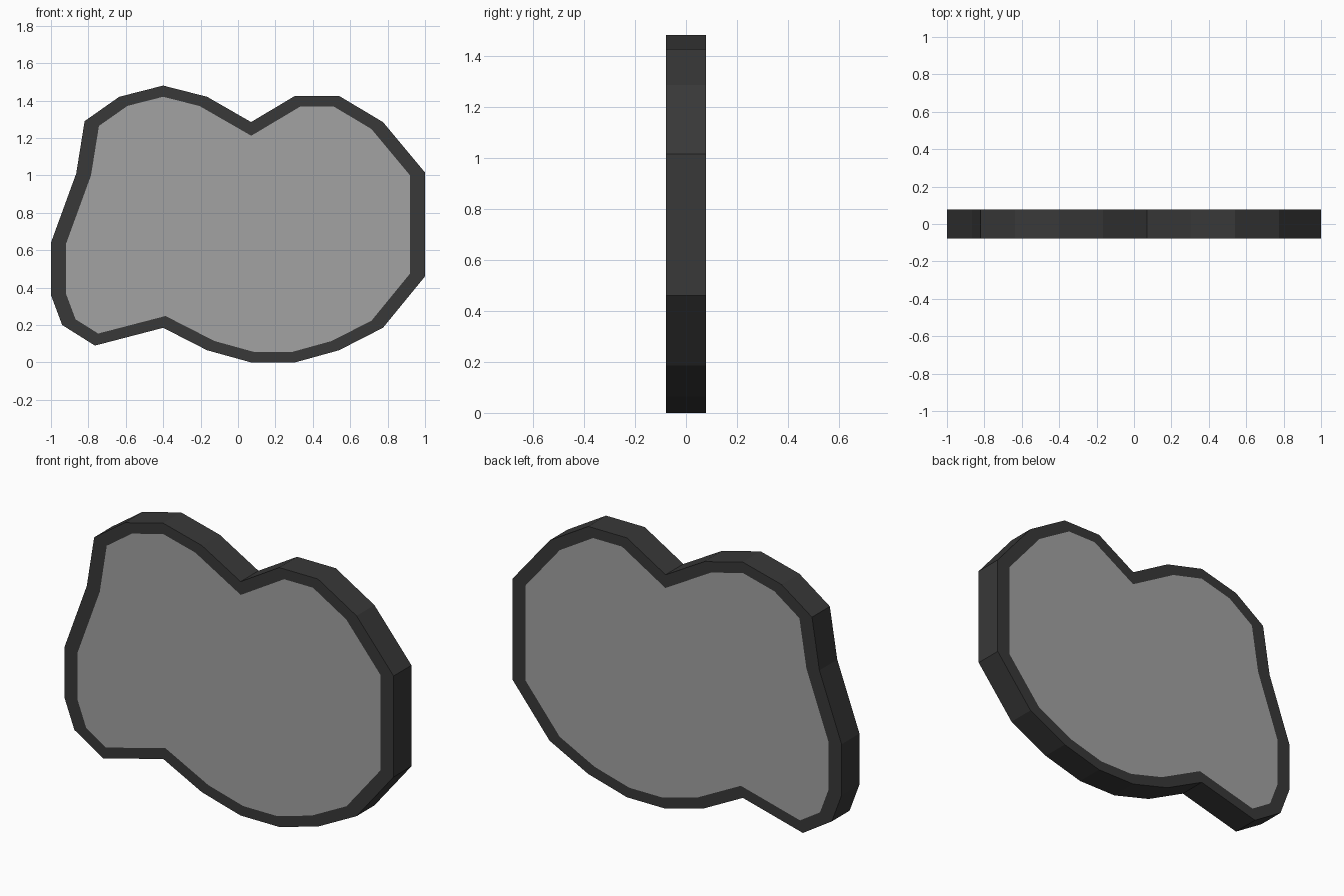
import bpy, bmesh
from mathutils import Vector

if "Cube" in bpy.data.objects:
    bpy.data.objects.remove(bpy.data.objects["Cube"])

DEPTH = 0.155      # thickness along y
STRETCH = 1.43     # the rim is wider sideways than vertically by this factor
RIM = 0.056        # rim width before the sideways stretch

# Outer silhouette (x, z)
OUTLINE = [
    (-0.40, 1.48), (-0.635, 1.42), (-0.82, 1.29), (-0.865, 1.01),
    (-1.00, 0.64), (-1.00, 0.36), (-0.94, 0.20), (-0.765, 0.09),
    (-0.40, 0.185), (-0.165, 0.065), (0.07, 0.0), (0.305, 0.0),
    (0.54, 0.065), (0.775, 0.185), (1.00, 0.46), (1.00, 1.015),
    (0.775, 1.285), (0.54, 1.425), (0.305, 1.425), (0.07, 1.285),
    (-0.165, 1.42),
]


def make_slab(name, keep_inner, grey):
    """Inset the silhouette, keep the border or the middle, and thicken it."""
    bm = bmesh.new()
    verts = [bm.verts.new((x / STRETCH, -DEPTH / 2, z)) for x, z in OUTLINE]
    middle = bm.faces.new(verts)
    middle.normal_update()
    border = bmesh.ops.inset_region(bm, faces=[middle], thickness=RIM, depth=0,
                                    use_boundary=True, use_even_offset=True)["faces"]
    unwanted = border if keep_inner else [middle]
    bmesh.ops.delete(bm, geom=unwanted, context='FACES')
    bmesh.ops.scale(bm, vec=(STRETCH, 1, 1), verts=bm.verts)
    # Thicken towards the back, keeping the front face
    copy = bmesh.ops.extrude_face_region(bm, geom=bm.faces[:], use_keep_orig=True)
    moved = [g for g in copy["geom"] if isinstance(g, bmesh.types.BMVert)]
    bmesh.ops.translate(bm, vec=Vector((0, DEPTH, 0)), verts=moved)
    bmesh.ops.recalc_face_normals(bm, faces=bm.faces)

    mesh = bpy.data.meshes.new(name)
    bm.to_mesh(mesh)
    bm.free()
    obj = bpy.data.objects.new(name, mesh)
    bpy.context.collection.objects.link(obj)
    mat = bpy.data.materials.new(name + "_material")
    mat.diffuse_color = (grey, grey, grey, 1)
    mat.use_nodes = True
    mat.node_tree.nodes["Principled BSDF"].inputs["Base Color"].default_value = mat.diffuse_color
    mesh.materials.append(mat)
    return obj


# Dark outer rim
make_slab("rim", False, 0.04)
# Flush lighter panel filling the rim
make_slab("panel", True, 0.36)
